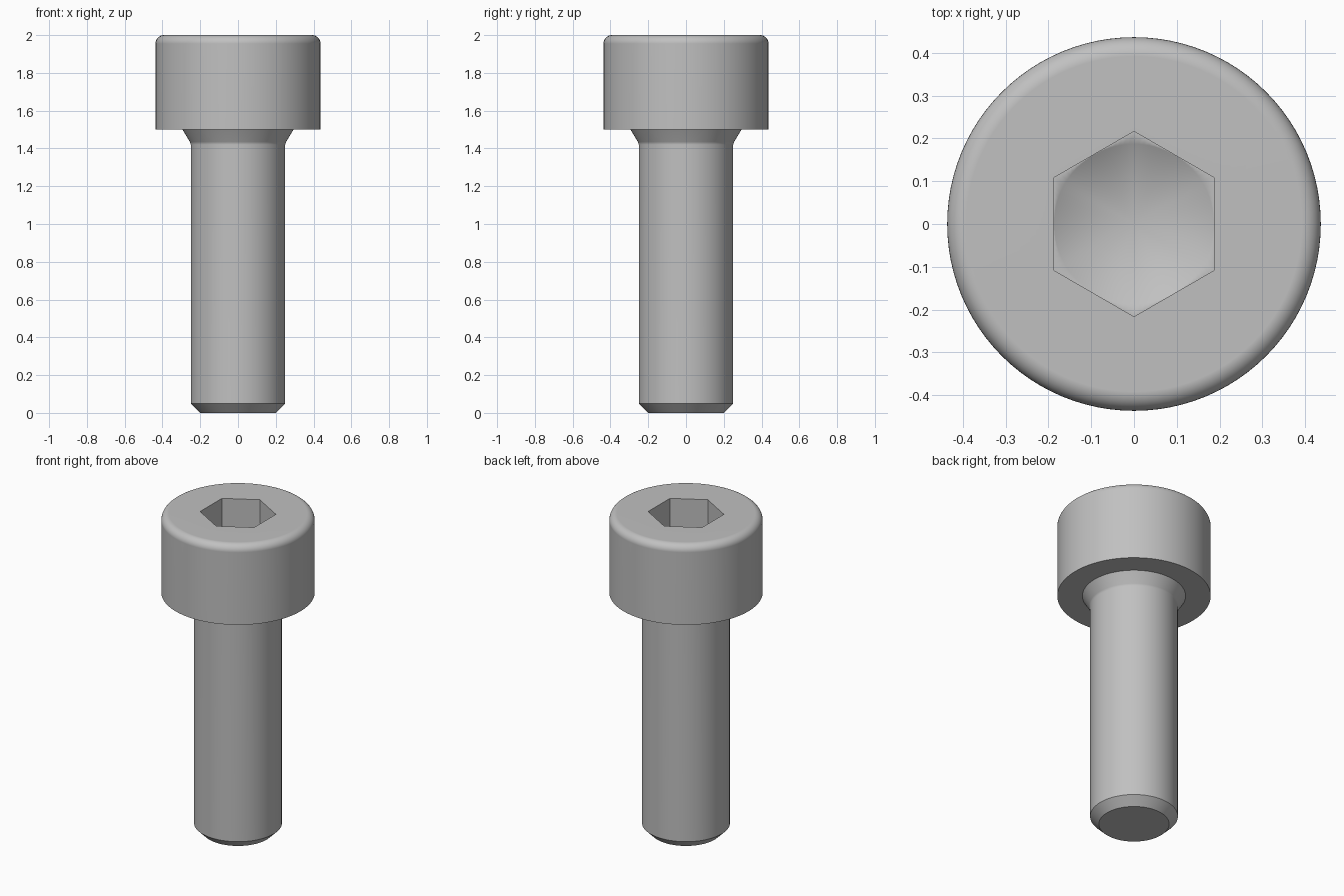
import bpy
import bmesh
from math import cos, sin, pi, radians

old = bpy.data.objects.get("Cube")
if old:
    bpy.data.objects.remove(old, do_unlink=True)

SEGMENTS = 96

# Plain steel
steel = bpy.data.materials.new("steel_grey")
steel.use_nodes = True
colour = (0.53, 0.53, 0.53, 1)
steel.diffuse_color = colour
steel.node_tree.nodes["Principled BSDF"].inputs["Base Color"].default_value = colour


def circle(radius):
    return lambda angle: radius


def hexagon(apothem):
    # Corners on the y axis, flats facing x
    def radius(angle):
        offset = (angle + pi / 6) % (pi / 3) - pi / 6
        return apothem / cos(offset)
    return radius


def add_ring(bm, radius, z):
    angles = [2 * pi * i / SEGMENTS for i in range(SEGMENTS)]
    return [bm.verts.new((radius(a) * cos(a), radius(a) * sin(a), z)) for a in angles]


# Outline from the chamfered tip up the shank, neck and head
rings = [(circle(r), z) for r, z in [
    (0.2, 0), (0.25, 0.05), (0.25, 1.42), (0.255, 1.435),
    (0.294, 1.5), (0.437, 1.5)]]

# Rounded top rim of the head
ROUND = 0.045
for i in range(9):
    a = pi / 2 * i / 8
    rings.append((circle(0.437 - ROUND + ROUND * cos(a)), 2 - ROUND + ROUND * sin(a)))

# Hexagonal socket with a drilled conical floor
rings += [(hexagon(0.1875), 2), (hexagon(0.1875), 1.75), (circle(0.187), 1.75)]

bm = bmesh.new()
loops = [add_ring(bm, radius, z) for radius, z in rings]
for low, high in zip(loops, loops[1:]):
    for i in range(SEGMENTS):
        j = (i + 1) % SEGMENTS
        bm.faces.new((low[i], low[j], high[j], high[i]))
bm.faces.new(loops[0][::-1])
drill_point = bm.verts.new((0, 0, 1.642))
for i in range(SEGMENTS):
    bm.faces.new((loops[-1][i], loops[-1][(i + 1) % SEGMENTS], drill_point))
bmesh.ops.recalc_face_normals(bm, faces=bm.faces)

mesh = bpy.data.meshes.new("socket_head_screw")
bm.to_mesh(mesh)
bm.free()
mesh.materials.append(steel)
screw = bpy.data.objects.new("socket_head_screw", mesh)
bpy.context.collection.objects.link(screw)

# Smooth curved walls, crisp rims
bpy.ops.object.select_all(action="DESELECT")
screw.select_set(True)
bpy.context.view_layer.objects.active = screw
bpy.ops.object.shade_smooth_by_angle(angle=radians(35))
weighted = screw.modifiers.new("weighted_normals", "WEIGHTED_NORMAL")
weighted.keep_sharp = True
